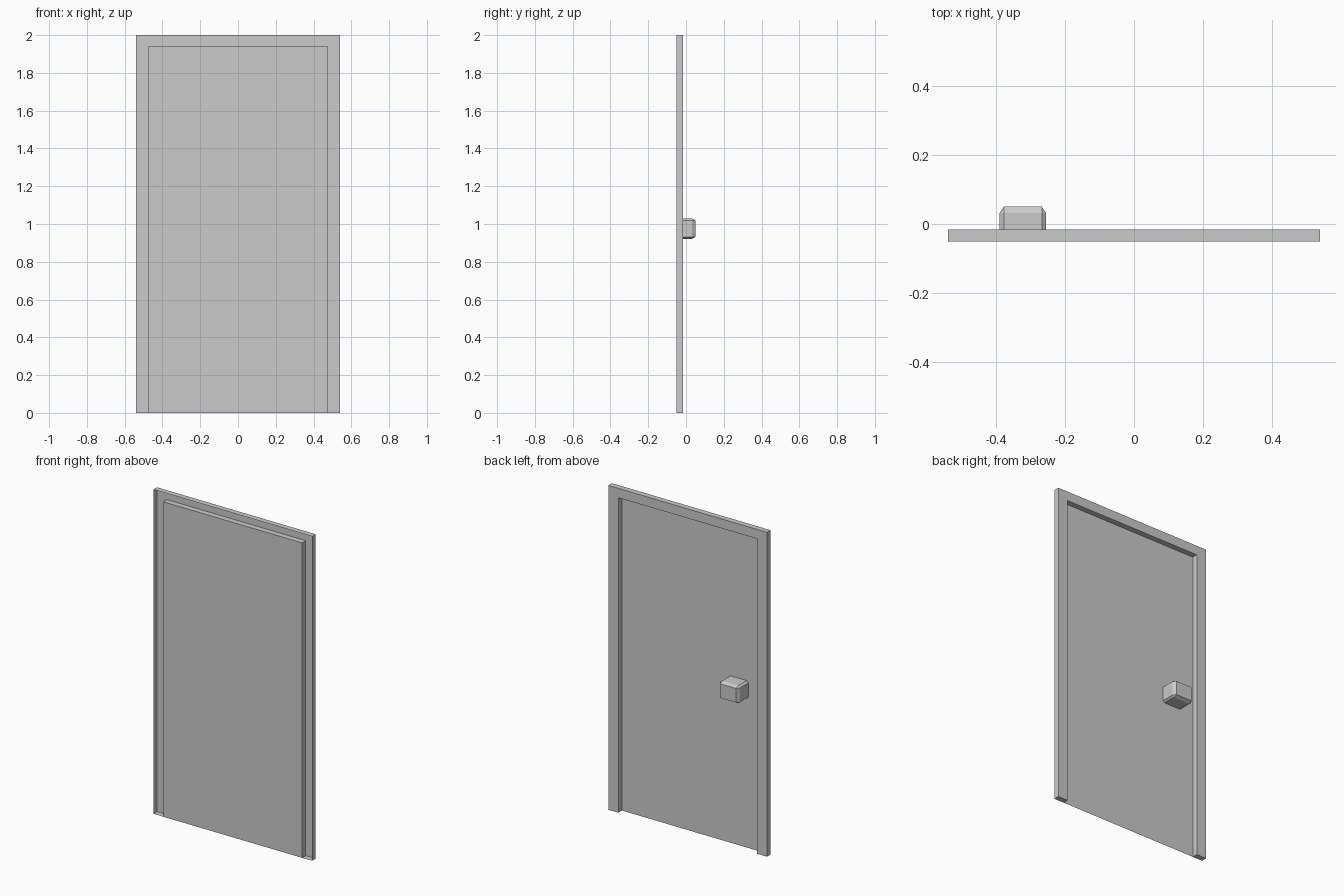
import bpy, bmesh

if "Cube" in bpy.data.objects:
    bpy.data.objects.remove(bpy.data.objects["Cube"])

FRONT, BACK = -0.0505, -0.0155   # depth range of the frame
OUT_X, OUT_Z = 0.541, 2.0        # outer frame size
IN_X, IN_Z = 0.473, 1.942        # door opening size


def make_object(name, bm):
    mesh = bpy.data.meshes.new(name)
    bm.to_mesh(mesh)
    bm.free()
    obj = bpy.data.objects.new(name, mesh)
    bpy.context.collection.objects.link(obj)
    return obj


# Door frame: U-shaped shell, open towards the front
profile = [(-OUT_X, 0), (-OUT_X, OUT_Z), (OUT_X, OUT_Z), (OUT_X, 0),
           (IN_X, 0), (IN_X, IN_Z), (-IN_X, IN_Z), (-IN_X, 0)]
bm = bmesh.new()
front = [bm.verts.new((x, FRONT, z)) for x, z in profile]
back = [bm.verts.new((x, BACK, z)) for x, z in profile]
for i in range(8):
    j = (i + 1) % 8
    bm.faces.new((front[i], front[j], back[j], back[i]))
for a, b, c, d in ((0, 1, 6, 7), (1, 2, 5, 6), (2, 3, 4, 5)):
    bm.faces.new((back[a], back[b], back[c], back[d]))
bmesh.ops.recalc_face_normals(bm, faces=bm.faces)
make_object("door_frame", bm)

# Door panel: flat sheet closing the opening at the front
bm = bmesh.new()
bm.faces.new([bm.verts.new((x, FRONT, z)) for x, z in
              ((-IN_X, 0), (IN_X, 0), (IN_X, IN_Z), (-IN_X, IN_Z))])
make_object("door_panel", bm)

# Handle block: bevelled cube, front half removed, sitting on the panel
bm = bmesh.new()
bmesh.ops.create_cube(bm, size=2)
bmesh.ops.bevel(bm, geom=bm.edges[:], offset=0.19, offset_type='OFFSET',
                segments=1, profile=0.5, affect='EDGES')
bmesh.ops.bisect_plane(bm, geom=bm.verts[:] + bm.edges[:] + bm.faces[:],
                       plane_co=(0, 0, 0), plane_no=(0, -1, 0),
                       clear_outer=True)
for v in bm.verts:
    v.co.x = -0.323 + v.co.x * 0.068
    v.co.y = FRONT + v.co.y * 0.101
    v.co.z = 0.975 + v.co.z * 0.054
make_object("door_handle", bm)
